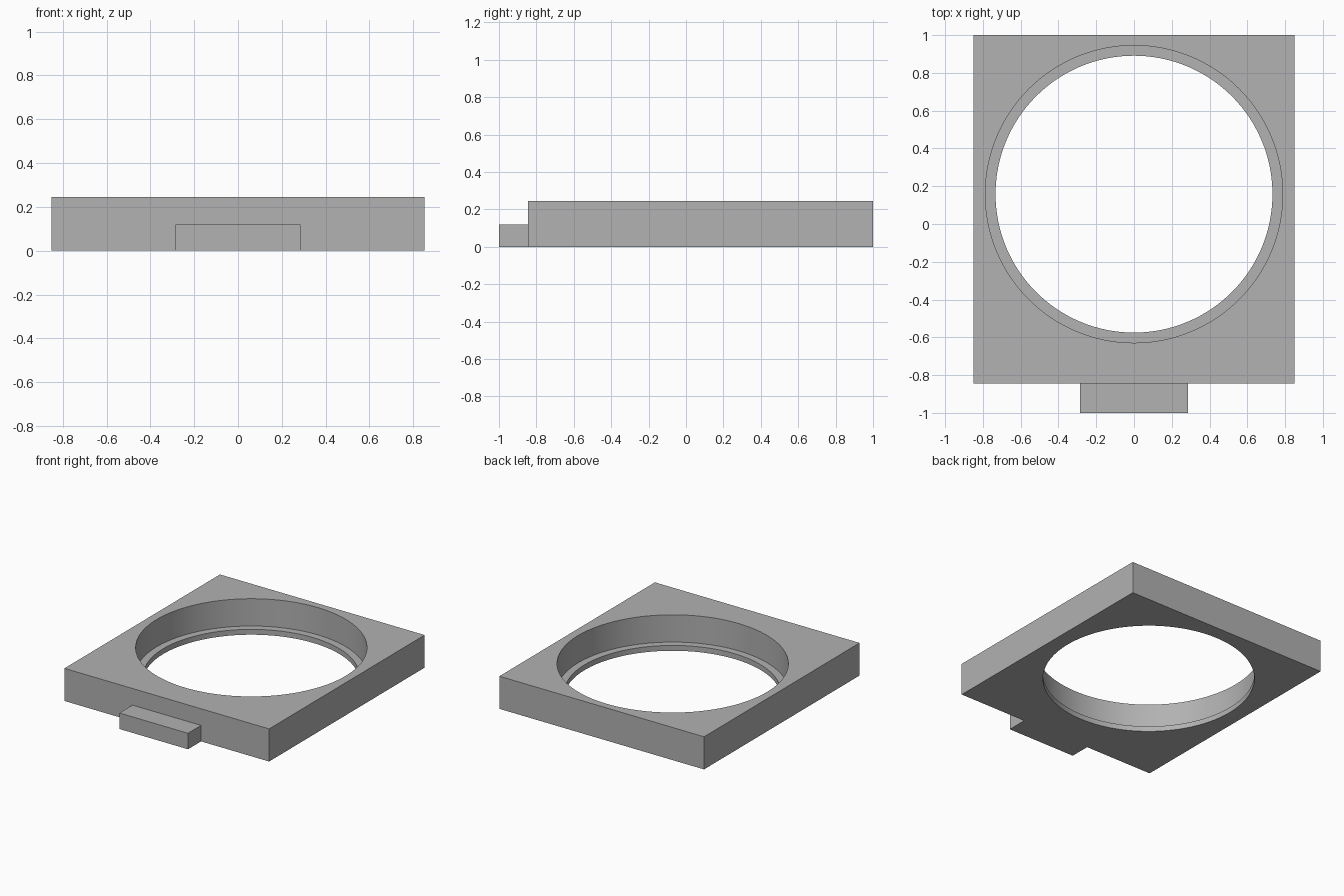
import bpy

# Remove the default cube
cube = bpy.data.objects.get("Cube")
if cube:
    bpy.data.objects.remove(cube, do_unlink=True)

# Single plain grey material
COLOUR = (0.445, 0.445, 0.445, 1.0)
grey = bpy.data.materials.new("plain_grey")
grey.use_nodes = True
grey.diffuse_color = COLOUR
grey.node_tree.nodes["Principled BSDF"].inputs["Base Color"].default_value = COLOUR

# Main dimensions
HALF_WIDTH = 0.85
FRONT, BACK, TAB_FRONT = -0.845, 1.0, -1.0
HEIGHT, TAB_HEIGHT, TAB_HALF = 0.245, 0.12, 0.285
HOLE_Y, BORE_RADIUS, LIP_RADIUS, LIP_TOP = 0.158, 0.787, 0.733, 0.04


def box(name, half_width, y0, y1, height):
    """Box standing on the ground, centred on x."""
    bpy.ops.mesh.primitive_cube_add(size=1, location=(0, (y0 + y1) / 2, height / 2))
    ob = bpy.context.object
    ob.name = name
    ob.scale = (2 * half_width, y1 - y0, height)
    bpy.ops.object.transform_apply(location=False, rotation=False, scale=True)
    ob.data.materials.append(grey)
    return ob


def bore(target, radius, z0, z1):
    """Cut a round vertical hole from z0 to z1."""
    bpy.ops.mesh.primitive_cylinder_add(vertices=128, radius=radius, depth=z1 - z0,
                                        location=(0, HOLE_Y, (z0 + z1) / 2))
    cutter = bpy.context.object
    cutter.name = "bore_cutter"
    cutter.hide_render = True
    cutter.data.materials.append(grey)
    mod = target.modifiers.new("bore", "BOOLEAN")
    mod.operation = "DIFFERENCE"
    mod.solver = "EXACT"
    mod.object = cutter
    bpy.ops.object.select_all(action="DESELECT")
    target.select_set(True)
    bpy.context.view_layer.objects.active = target
    bpy.ops.object.modifier_apply(modifier=mod.name)
    bpy.data.objects.remove(cutter, do_unlink=True)


# Square frame with a stepped round opening: wide bore above a thin lip
frame = box("frame", HALF_WIDTH, FRONT, BACK, HEIGHT)
bore(frame, BORE_RADIUS, LIP_TOP, HEIGHT + 0.1)
bore(frame, LIP_RADIUS, -0.1, HEIGHT + 0.1)
bpy.ops.object.shade_smooth_by_angle()

# Low tab on the front edge
box("front_tab", TAB_HALF, TAB_FRONT, FRONT, TAB_HEIGHT)
